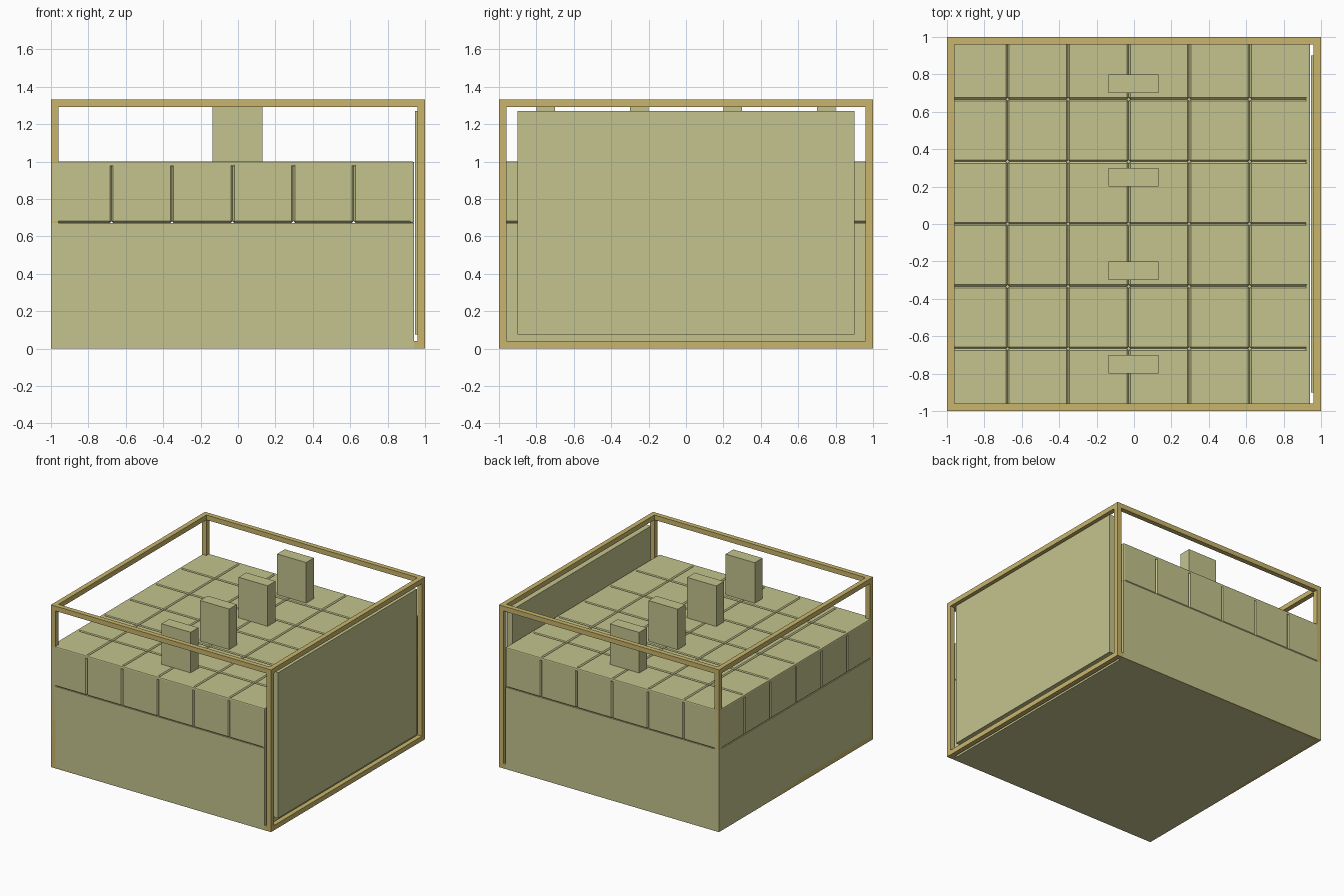
import bpy, bmesh
from mathutils import Vector

if "Cube" in bpy.data.objects:
    bpy.data.objects.remove(bpy.data.objects["Cube"])


def material(name, rgb):
    m = bpy.data.materials.new(name)
    m.diffuse_color = (*rgb, 1)
    m.use_nodes = True
    m.node_tree.nodes["Principled BSDF"].inputs["Base Color"].default_value = m.diffuse_color
    return m


STONE = material("pale olive", (0.55, 0.55, 0.27))
GOLD = material("dull gold", (0.58, 0.46, 0.15))


def add_box(bm, lo, hi):
    """Add an axis-aligned box between two corners."""
    lo, hi = Vector(lo), Vector(hi)
    verts = bmesh.ops.create_cube(bm, size=1)["verts"]
    for v in verts:
        v.co = Vector(((lo[i] + hi[i]) / 2 + v.co[i] * (hi[i] - lo[i])) for i in range(3))


def make(name, boxes, mat, bevel=0.0, segments=1):
    bm = bmesh.new()
    for lo, hi in boxes:
        add_box(bm, lo, hi)
    if bevel:
        bmesh.ops.bevel(bm, geom=bm.edges[:], offset=bevel, segments=segments,
                        profile=0.5, affect='EDGES')
    mesh = bpy.data.meshes.new(name)
    bm.to_mesh(mesh)
    bm.free()
    mesh.materials.append(mat)
    ob = bpy.data.objects.new(name, mesh)
    bpy.context.collection.objects.link(ob)
    return ob


X0, X1, Y, TOP, MID = -1.0, 0.942, 1.0, 1.0, 0.673

# Solid base block
make("base_block", [((X0, -Y, 0), (X1, Y, MID))], STONE)

# Tiled upper layer: 6 x 6 blocks with chamfered joints
nx = ny = 6
dx, dy = (X1 - X0) / nx, 2 * Y / ny
tiles = []
for i in range(nx):
    for j in range(ny):
        x, y = X0 + i * dx, -Y + j * dy
        tiles.append(((x, y, MID), (x + dx, y + dy, TOP)))
make("tile_blocks", tiles, STONE, 0.009)

# Rounded piping along the outer edges of the tiled layer
r = 0.025
rim = []
for x in (X0, X1 - r):
    rim.append(((x, -Y, TOP - r), (x + r, Y, TOP)))
    for y in (-Y, Y - r):
        rim.append(((x, y, MID), (x + r, y + r, TOP)))
for y in (-Y, Y - r):
    rim.append(((X0, y, TOP - r), (X1, y + r, TOP)))
make("edge_piping", rim, STONE, 0.008, 2)

# Row of four upright slabs
make("upright_slabs", [((-0.135, y - 0.05, TOP), (0.13, y + 0.05, 1.333))
                       for y in (-0.75, -0.25, 0.25, 0.75)], STONE)

# Side panel standing inside the frame
make("side_panel", [((0.947, -0.9, 0.075), (0.995, 0.9, 1.27))], STONE)

# Open frame: posts and rails around the whole volume
t, H = 0.04, 1.333
ends = (-1, 1 - t)
bars = [((x, y, 0), (x + t, y + t, H)) for x in ends for y in ends]
for z in (0, H - t):
    for e in ends:
        bars.append(((e, -1 + t, z), (e + t, 1 - t, z + t)))
        bars.append(((-1 + t, e, z), (1 - t, e + t, z + t)))
make("frame", bars, GOLD)
